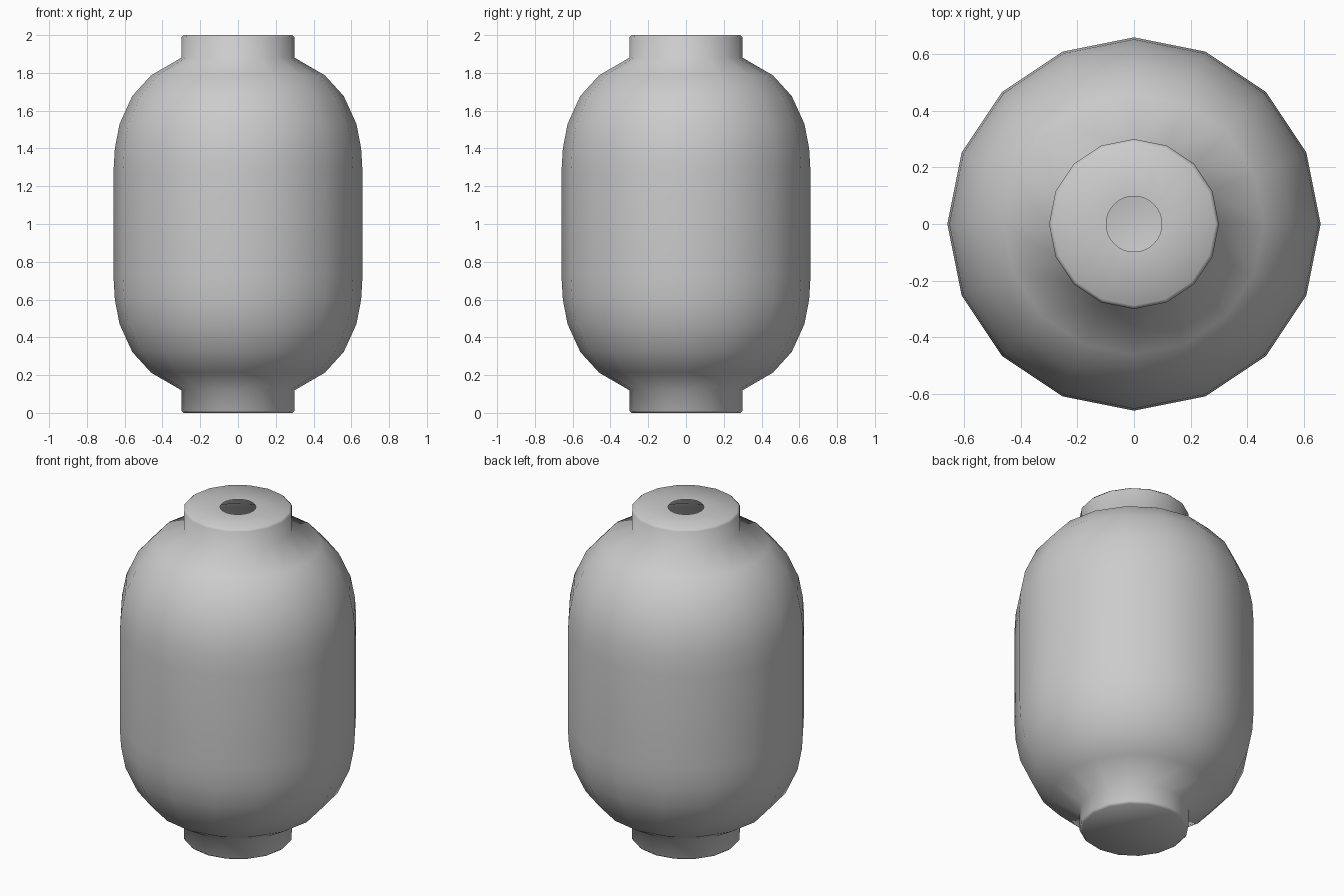
import bpy, bmesh, math

if "Cube" in bpy.data.objects:
    bpy.data.objects.remove(bpy.data.objects["Cube"])

SIDES, HOLE_SIDES, HOLE_R = 16, 48, 0.098

# Upper half of the lantern outline (radius, z); the lower half mirrors it about z = 1
upper = [(0.659, 1.28), (0.652, 1.40), (0.627, 1.53), (0.56, 1.677),
         (0.46, 1.787), (0.30, 1.88), (0.30, 1.988), (0.288, 2.0)]
outline = [(r, 2 - z) for r, z in reversed(upper)] + upper

bm = bmesh.new()


def ring(r, z, n):
    return [bm.verts.new((r * math.cos(2 * math.pi * i / n),
                          r * math.sin(2 * math.pi * i / n), z)) for i in range(n)]


def loop_edges(verts):
    pairs = zip(verts, verts[1:] + verts[:1])
    return [bm.edges.get(p) or bm.edges.new(p) for p in pairs]


# Hollow paper body with its two collars
rings = [ring(r, z, SIDES) for r, z in outline]
for a, b in zip(rings, rings[1:]):
    for i in range(SIDES):
        j = (i + 1) % SIDES
        bm.faces.new((a[i], a[j], b[j], b[i]))

# Closed bottom
bm.faces.new(list(reversed(rings[0])))

# Top cap with a round opening into the hollow inside
hole = ring(HOLE_R, 2.0, HOLE_SIDES)
step = HOLE_SIDES // SIDES
top = rings[-1]
for i in range(SIDES):
    j = (i + 1) % SIDES
    arc = [hole[(i * step + k) % HOLE_SIDES] for k in range(step + 1)]
    bm.faces.new([top[i], top[j]] + arc[::-1])

mesh = bpy.data.meshes.new("lantern_body")
bm.to_mesh(mesh)
bm.free()
body = bpy.data.objects.new("lantern_body", mesh)
bpy.context.collection.objects.link(body)

# Smooth shading
bpy.context.view_layer.objects.active = body
body.select_set(True)
bpy.ops.object.shade_smooth_by_angle(angle=math.radians(65))
